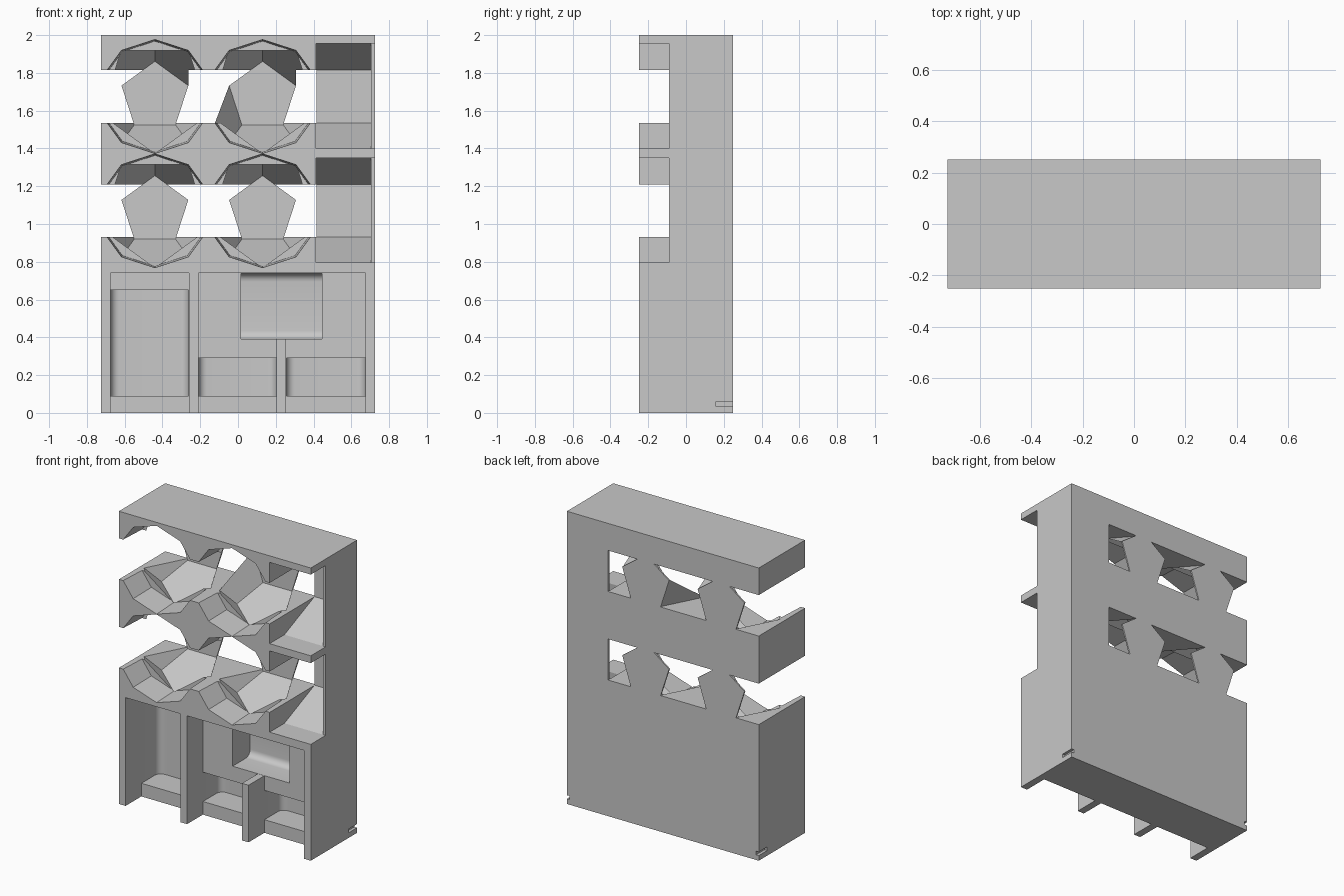
import bpy, bmesh, math
from mathutils import Vector

if "Cube" in bpy.data.objects:
    bpy.data.objects.remove(bpy.data.objects["Cube"], do_unlink=True)

grey = bpy.data.materials.new("light_grey")
grey.use_nodes = True
grey.diffuse_color = (0.58, 0.58, 0.58, 1)
grey.node_tree.nodes["Principled BSDF"].inputs["Base Color"].default_value = (0.58, 0.58, 0.58, 1)


def finish(bm, name):
    bmesh.ops.recalc_face_normals(bm, faces=bm.faces)
    mesh = bpy.data.meshes.new(name)
    bm.to_mesh(mesh)
    bm.free()
    obj = bpy.data.objects.new(name, mesh)
    mesh.materials.append(grey)
    bpy.context.collection.objects.link(obj)
    return obj


def hull(name, points):
    bm = bmesh.new()
    for p in points:
        bm.verts.new(p)
    bmesh.ops.convex_hull(bm, input=bm.verts[:])
    bmesh.ops.dissolve_limit(bm, angle_limit=0.01, verts=bm.verts[:], edges=bm.edges[:])
    return finish(bm, name)


def box(name, x, y, z, round_axis=None):
    """Box from ranges; the back edges along round_axis may be rounded."""
    bm = bmesh.new()
    bmesh.ops.create_cube(bm, size=1)
    for v in bm.verts:
        v.co = Vector([r[0] if c < 0 else r[1] for c, r in zip(v.co, (x, y, z))])
    if round_axis is not None:
        edges = [e for e in bm.edges
                 if all(v.co.y > y[1] - 0.001 for v in e.verts)
                 and abs((e.verts[0].co - e.verts[1].co)[round_axis]) > 0.01]
        bmesh.ops.bevel(bm, geom=edges, offset=0.045, segments=6, profile=0.5, affect='EDGES')
    return finish(bm, name)


def cut(target, cutter):
    mod = target.modifiers.new("cut", 'BOOLEAN')
    mod.operation = 'DIFFERENCE'
    mod.solver = 'EXACT'
    mod.object = cutter
    bpy.context.view_layer.objects.active = target
    bpy.ops.object.modifier_apply(modifier=mod.name)
    bpy.data.objects.remove(cutter, do_unlink=True)


def ring(cx, cz, radius, y, start, sides):
    return [(cx + radius * math.cos(math.radians(start + i * 360 / sides)), y,
             cz + radius * math.sin(math.radians(start + i * 360 / sides)))
            for i in range(sides)]


# Solid cabinet
body = box("display_cabinet", (-0.725, 0.725), (-0.25, 0.25), (0, 2))

FACE = 0.186           # pentagon circumradius
WIDE = FACE * 1.618    # widest ring of the dodecahedral niche
for cz in (1.675, 1.07):
    # Open slot, keeping a pentagon back panel behind each niche
    slot = box("slot", (-0.8, 0.415), (-0.3, 0.3), (cz - 0.14, cz + 0.14))
    for cx in (-0.44, 0.13):
        cut(slot, hull("panel_keep", ring(cx, cz, FACE, 0.2385, 90, 5)
                       + ring(cx, cz, FACE, 0.35, 90, 5)))
    cut(body, slot)
    # Faceted niches with a ten-sided mouth
    for cx in (-0.44, 0.13):
        cut(body, hull("niche", ring(cx, cz, FACE, 0.24, 90, 5)
                       + ring(cx, cz, WIDE, 0.055, 90, 5)
                       + ring(cx, cz, WIDE, -0.062, 54, 5)))
        cut(body, hull("niche_mouth", ring(cx, cz, WIDE + 0.001, -0.26, 90, 10)
                       + ring(cx, cz, WIDE - 0.008, -0.061, 90, 10)))
    # Side cell with sloped floor and ceiling
    low, high = cz - 0.275, cz + 0.28
    profile = [(-0.3, low), (-0.09, low), (0.235, cz - 0.139),
               (0.235, cz + 0.139), (-0.09, high), (-0.3, high)]
    cut(body, hull("cell", [(x, y, z) for x in (0.414, 0.705) for y, z in profile]))
    cut(body, box("cell_corner", (0.6, 0.8), (-0.3, -0.09), (low, high)))

# Lower bays between the dividers
for x, z in (((-0.675, -0.26), (-0.1, 0.74)), ((-0.21, 0.205), (-0.1, 0.74)),
             ((0.255, 0.675), (-0.1, 0.74)), ((0.19, 0.27), (0.39, 0.74))):
    cut(body, box("bay", x, (-0.3, -0.08), z))

# Rounded recesses in the bay backs
for x, z, axis in (((-0.674, -0.261), (0.09, 0.65), 2), ((-0.209, 0.204), (0.09, 0.29), 2),
                   ((0.256, 0.674), (0.09, 0.29), 2), ((0.015, 0.445), (0.391, 0.739), 0)):
    cut(body, box("recess", x, (-0.1, 0.11), z, axis))

# Small grooves low on both sides
for x in ((-0.8, -0.705), (0.705, 0.8)):
    cut(body, box("groove", x, (0.16, 0.3), (0.035, 0.06)))

bpy.ops.object.select_all(action='DESELECT')
body.select_set(True)
bpy.context.view_layer.objects.active = body
bpy.ops.object.shade_smooth_by_angle(angle=math.radians(18))
